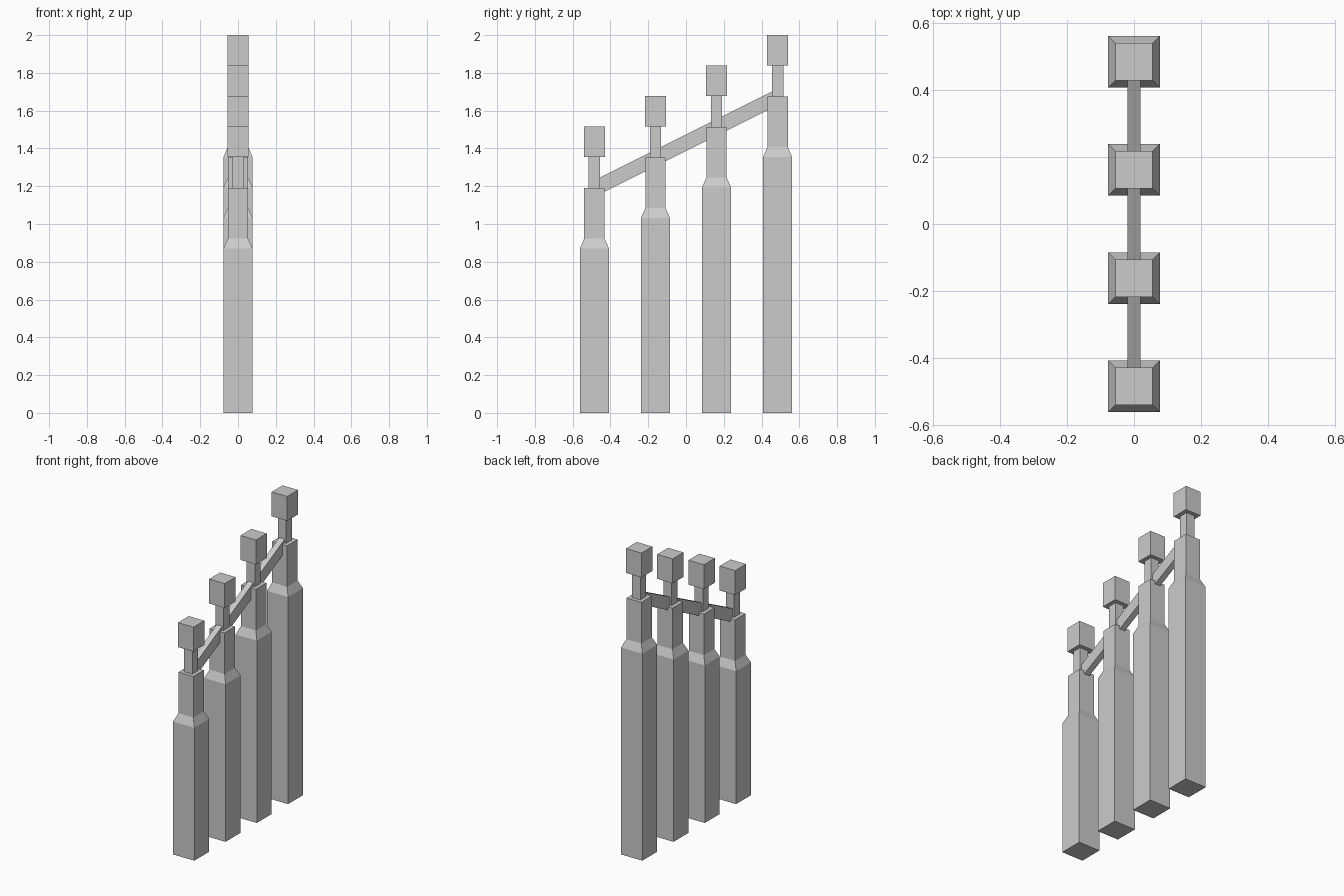
import bpy, bmesh, math

if "Cube" in bpy.data.objects:
    bpy.data.objects.remove(bpy.data.objects["Cube"])

STEP = 0.1617      # height gained per post
SPACING = 0.3233   # distance between posts


def add_object(name, bm):
    bmesh.ops.recalc_face_normals(bm, faces=bm.faces)
    mesh = bpy.data.meshes.new(name)
    bm.to_mesh(mesh)
    bm.free()
    obj = bpy.data.objects.new(name, mesh)
    bpy.context.collection.objects.link(obj)
    return obj


def square_column(name, y, profile):
    """Stack square sections given as (half width, z) and cap both ends."""
    bm = bmesh.new()
    rings = [[bm.verts.new((sx * h, y + sy * h, z))
              for sx, sy in ((-1, -1), (1, -1), (1, 1), (-1, 1))]
             for h, z in profile]
    for a, b in zip(rings, rings[1:]):
        for i in range(4):
            j = (i + 1) % 4
            bm.faces.new((a[i], a[j], b[j], b[i]))
    bm.faces.new(rings[0])
    bm.faces.new(rings[-1])
    return add_object(name, bm)


# Four posts rising towards the back, each with shaft, stem and cap block
for i in range(4):
    y = (i - 1.5) * SPACING
    z = i * STEP
    square_column(f"post_shaft_{i + 1}", y, [
        (0.077, 0), (0.077, 0.87 + z), (0.054, 0.922 + z), (0.054, 1.191 + z)])
    square_column(f"post_stem_{i + 1}", y, [(0.03, 1.191 + z), (0.03, 1.355 + z)])
    square_column(f"post_cap_{i + 1}", y, [(0.056, 1.355 + z), (0.056, 1.515 + z)])

# Sloping rail threaded through the stems
bm = bmesh.new()
bmesh.ops.create_cube(bm, size=1)
length = 3 * math.hypot(SPACING, STEP)
bmesh.ops.scale(bm, vec=(0.039, length, 0.078), verts=bm.verts)
rail = add_object("sloping_rail", bm)
rail.location = (0, 0, 1.43)
rail.rotation_euler.x = math.atan2(STEP, SPACING)
